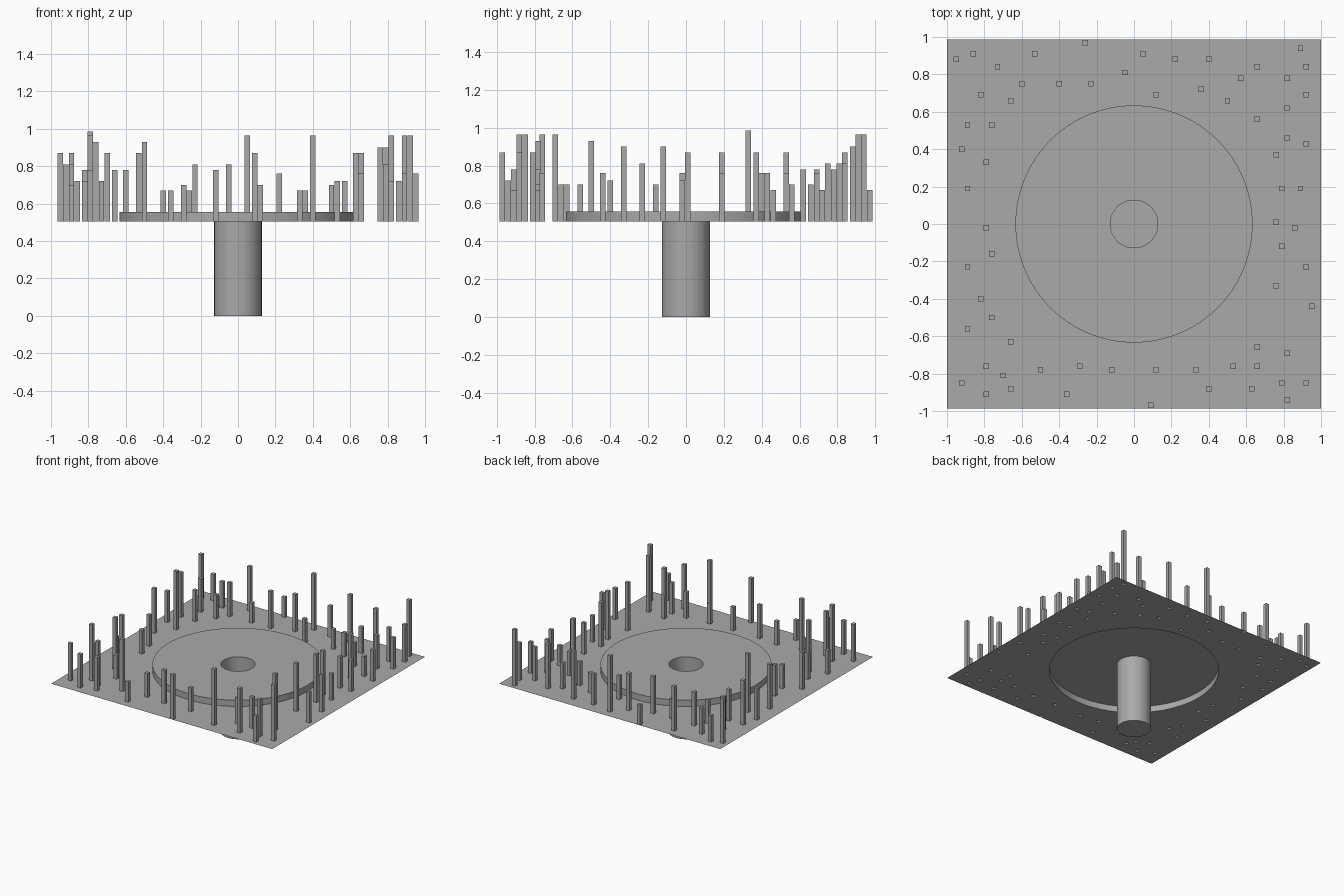
import bpy
import bmesh
import math
from mathutils import Matrix

if "Cube" in bpy.data.objects:
    bpy.data.objects.remove(bpy.data.objects["Cube"], do_unlink=True)

# Main dimensions
HALF_X, HALF_Y = 1.0, 0.987
GROUND_Z, DISK_Z = 0.505, 0.556
DISK_RADIUS, SHAFT_RADIUS = 0.634, 0.127
SEGMENTS = 96
POST_WIDTH = 0.029

# Post positions (hundredths of a unit), grouped by the height of their tops
POSTS = {
    0.67: [(-40, 75), (-36, -91), (-26, 97), (33, -78), (36, 72), (82, 46)],
    0.70: [(-89, -56), (-76, -16), (-66, 66), (-66, -63), (-29, -76),
           (12, 69), (12, -78), (50, 66), (66, 56), (66, -66)],
    0.72: [(-86, 91), (-82, -40), (-73, 84), (53, -76), (57, 78),
           (82, -94), (86, -2)],
    0.76: [(-92, 40), (-79, -2), (-76, 53), (22, 88), (66, -76),
           (79, 19), (89, 19), (92, 69), (92, 43), (95, -44)],
    0.78: [(-82, 69), (-79, -91), (-66, -88), (-60, 75), (-12, -78),
           (82, 62), (82, 78)],
    0.81: [(-92, -85), (-89, -23), (-23, 75), (-5, 81), (79, -85),
           (92, 84), (92, -23)],
    0.87: [(-95, 88), (-89, 53), (-89, 19), (-70, -81), (-53, 91),
           (9, -97), (63, -88), (66, 84), (76, 37), (76, 1)],
    0.90: [(40, 88), (76, -33), (79, -12)],
    0.93: [(-76, -50), (-50, -78)],
    0.965: [(-79, -76), (5, 91), (40, -88), (82, -69), (89, 94), (92, -85)],
    0.985: [(-79, 33)],
}

# One plain grey for everything
grey = bpy.data.materials.new("plain grey")
grey.use_nodes = True
grey.diffuse_color = (0.4, 0.4, 0.4, 1)
shader = next(n for n in grey.node_tree.nodes if n.type == "BSDF_PRINCIPLED")
shader.inputs["Base Color"].default_value = grey.diffuse_color


def finish(bm, name, smooth=False):
    """Turn a bmesh into a named object with the grey material."""
    mesh = bpy.data.meshes.new(name)
    bm.to_mesh(mesh)
    bm.free()
    mesh.materials.append(grey)
    obj = bpy.data.objects.new(name, mesh)
    bpy.context.collection.objects.link(obj)
    if smooth:
        bpy.ops.object.select_all(action="DESELECT")
        obj.select_set(True)
        bpy.context.view_layer.objects.active = obj
        bpy.ops.object.shade_smooth_by_angle(angle=math.radians(30))
    return obj


def ring_points(radius):
    turns = [math.tau * i / SEGMENTS for i in range(SEGMENTS)]
    return [(radius * math.cos(a), radius * math.sin(a)) for a in turns]


def rectangle_points(x, y, half_x, half_y):
    corners = [(-1, -1), (1, -1), (1, 1), (-1, 1)]
    return [(x + sx * half_x, y + sy * half_y) for sx, sy in corners]


def add_loop(bm, points, z):
    """Add a closed outline of edges at one height."""
    verts = [bm.verts.new((x, y, z)) for x, y in points]
    for i, vert in enumerate(verts):
        bm.edges.new((vert, verts[(i + 1) % len(verts)]))
    return verts


def turned_sheet(name, profile, closed_end=False):
    """Revolve a profile of (radius, height) points into an open sheet."""
    bm = bmesh.new()
    rings = [add_loop(bm, ring_points(r), z) for r, z in profile]
    for lower, upper in zip(rings, rings[1:]):
        for i in range(SEGMENTS):
            j = (i + 1) % SEGMENTS
            bm.faces.new((lower[i], lower[j], upper[j], upper[i]))
    if closed_end:
        bm.faces.new(list(reversed(rings[0])))
    return finish(bm, name, smooth=True)


post_list = [(x / 100, y / 100, top) for top, spots in POSTS.items()
             for x, y in spots]

# Thin ground sheet, open beneath the disk and beneath every hollow post
bm = bmesh.new()
add_loop(bm, rectangle_points(0, 0, HALF_X, HALF_Y), GROUND_Z)
add_loop(bm, ring_points(DISK_RADIUS), GROUND_Z)
for x, y, top in post_list:
    add_loop(bm, rectangle_points(x, y, POST_WIDTH / 2, POST_WIDTH / 2), GROUND_Z)
bmesh.ops.triangle_fill(bm, edges=bm.edges[:], use_beauty=True, normal=(0, 0, 1))
bm.normal_update()
bmesh.ops.reverse_faces(bm, faces=[f for f in bm.faces if f.normal.z < 0])
finish(bm, "ground_sheet")

# Raised round platform, hollow below and open at its centre
turned_sheet("raised_disk", [(DISK_RADIUS, GROUND_Z), (DISK_RADIUS, DISK_Z),
                             (SHAFT_RADIUS, DISK_Z)])

# Deep round well hanging below the platform, closed at the bottom
turned_sheet("central_shaft", [(SHAFT_RADIUS, 0), (SHAFT_RADIUS, DISK_Z)],
             closed_end=True)

# Square hollow posts scattered around the platform
bm = bmesh.new()
for x, y, top in post_list:
    height = top - GROUND_Z
    place = (Matrix.Translation((x, y, GROUND_Z + height / 2))
             @ Matrix.Diagonal((POST_WIDTH, POST_WIDTH, height, 1)))
    bmesh.ops.create_cube(bm, size=1, matrix=place)
bm.normal_update()
undersides = [f for f in bm.faces if f.normal.z < -0.5]
bmesh.ops.delete(bm, geom=undersides, context="FACES_ONLY")
finish(bm, "posts")
